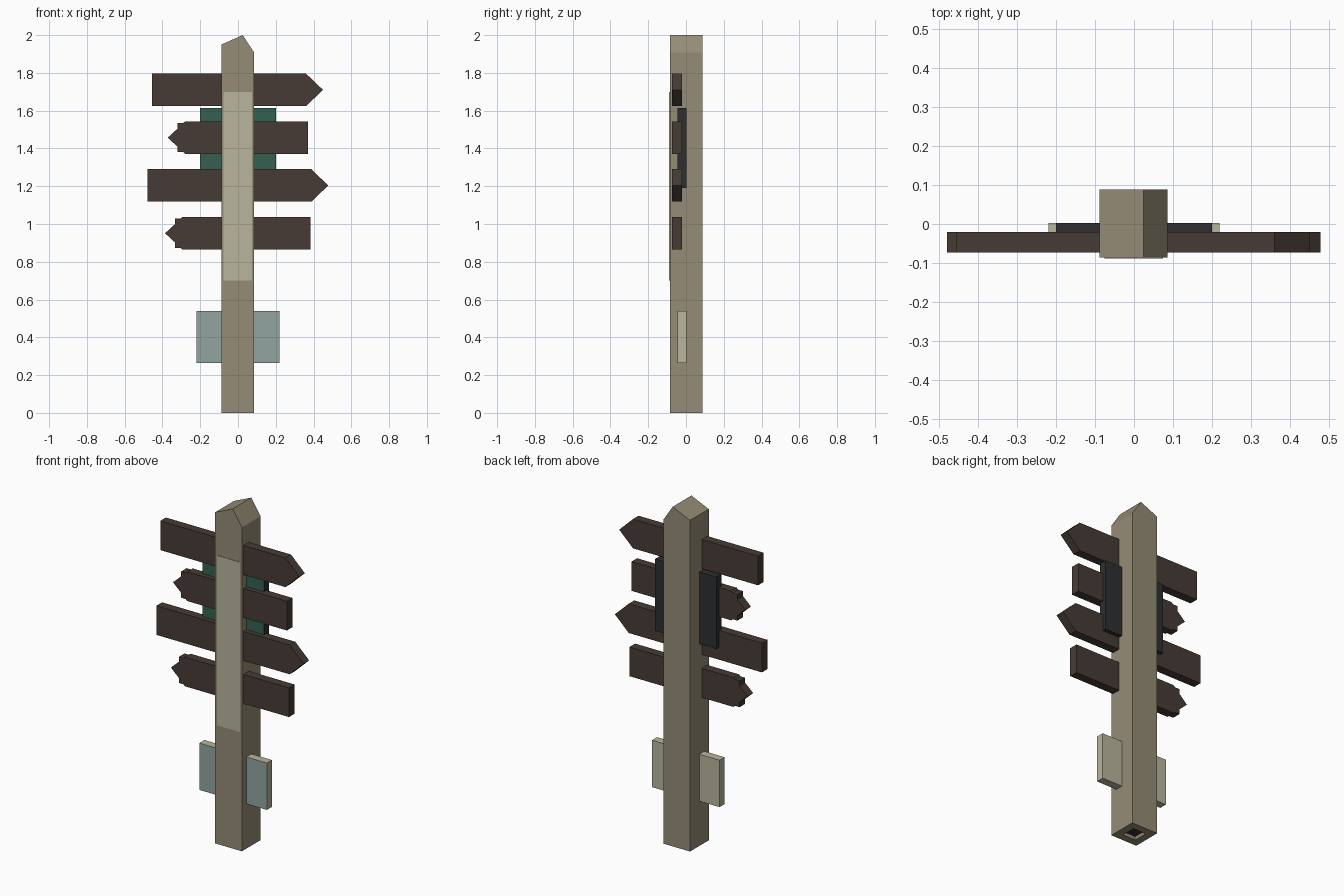
import bpy
import bmesh

cube = bpy.data.objects.get("Cube")
if cube:
    bpy.data.objects.remove(cube, do_unlink=True)


def material(name, rgb):
    """Flat material from display-space 0-255 values, stored as linear."""
    linear = [((c / 255 + 0.055) / 1.055) ** 2.4 for c in rgb]
    mat = bpy.data.materials.new(name)
    mat.use_nodes = True
    mat.diffuse_color = (*linear, 1)
    mat.node_tree.nodes["Principled BSDF"].inputs["Base Color"].default_value = (*linear, 1)
    return mat


post_tan = material("post tan", (149, 140, 118))
cream = material("cream", (185, 181, 157))
brown = material("dark brown", (71, 59, 53))
green = material("deep green", (53, 96, 82))
charcoal = material("charcoal", (46, 47, 48))
pale_blue = material("pale blue", (146, 165, 161))


def prism(name, outline, y0, y1, body, front=None, base=None):
    """Extrude an x-z outline from y0 to y1; optional own colour on the front,
    optional recessed socket in the underside."""
    bm = bmesh.new()
    face = bm.faces.new([bm.verts.new((x, y0, z)) for x, z in outline])
    extruded = bmesh.ops.extrude_face_region(bm, geom=[face])["geom"]
    moved = [v for v in extruded if isinstance(v, bmesh.types.BMVert)]
    bmesh.ops.translate(bm, verts=moved, vec=(0, y1 - y0, 0))
    bmesh.ops.recalc_face_normals(bm, faces=bm.faces)
    mesh = bpy.data.meshes.new(name)
    mesh.materials.append(body)
    if front:
        mesh.materials.append(front)
        for f in bm.faces:
            f.material_index = int(f.normal.y < -0.9)
    if base:
        mesh.materials.append(base)
        bottom = [f for f in bm.faces if f.normal.z < -0.9]
        bmesh.ops.inset_region(bm, faces=bottom, thickness=0.063)
        socket = bmesh.ops.extrude_face_region(bm, geom=bottom)["geom"]
        bmesh.ops.delete(bm, geom=bottom, context="FACES_ONLY")
        for item in socket:
            if isinstance(item, bmesh.types.BMVert):
                item.co.z += 0.02
            elif isinstance(item, bmesh.types.BMFace):
                item.material_index = 1
        bmesh.ops.recalc_face_normals(bm, faces=bm.faces)
    bm.to_mesh(mesh)
    bm.free()
    obj = bpy.data.objects.new(name, mesh)
    bpy.context.collection.objects.link(obj)
    return obj


def rect(x0, x1, z0, z1):
    return [(x0, z0), (x1, z0), (x1, z1), (x0, z1)]


# Post with an off-centre ridge
prism("post", [(-0.088, 0), (0.086, 0), (0.086, 1.907), (0.025, 2), (-0.088, 1.95)],
      -0.086, 0.088, post_tan, base=charcoal)
prism("post_front_strip", rect(-0.076, 0.074, 0.70, 1.70), -0.089, -0.085, cream)

# Boards pointing right in the front elevation
for name, back, tip, z in (("top_arrow_board", -0.455, 0.45, 1.71),
                           ("third_arrow_board", -0.48, 0.478, 1.204)):
    h = 0.086
    prism(name, [(back, z - h), (tip - 0.09, z - h), (tip, z),
                 (tip - 0.09, z + h), (back, z + h)], -0.073, -0.021, brown)

# Boards pointing the other way, with notched shoulders
for name, tip, back, z in (("second_arrow_board", -0.372, 0.37, 1.457),
                           ("bottom_arrow_board", -0.386, 0.383, 0.951)):
    half = [(0.052, 0.048), (0.052, 0.077), (0.082, 0.077), (0.092, 0.086)]
    upper = [(tip + dx, z + dz) for dx, dz in half] + [(back, z + 0.086)]
    lower = [(x, 2 * z - zz) for x, zz in reversed(upper)]
    prism(name, [(tip, z)] + upper + lower, -0.073, -0.021, brown)

# Plates crossing the post behind the boards
prism("green_plate", rect(-0.2, 0.2, 1.19, 1.613), -0.045, 0.002, charcoal, green)
prism("lower_plate", rect(-0.22, 0.22, 0.264, 0.54), -0.045, 0.002, cream, pale_blue)
